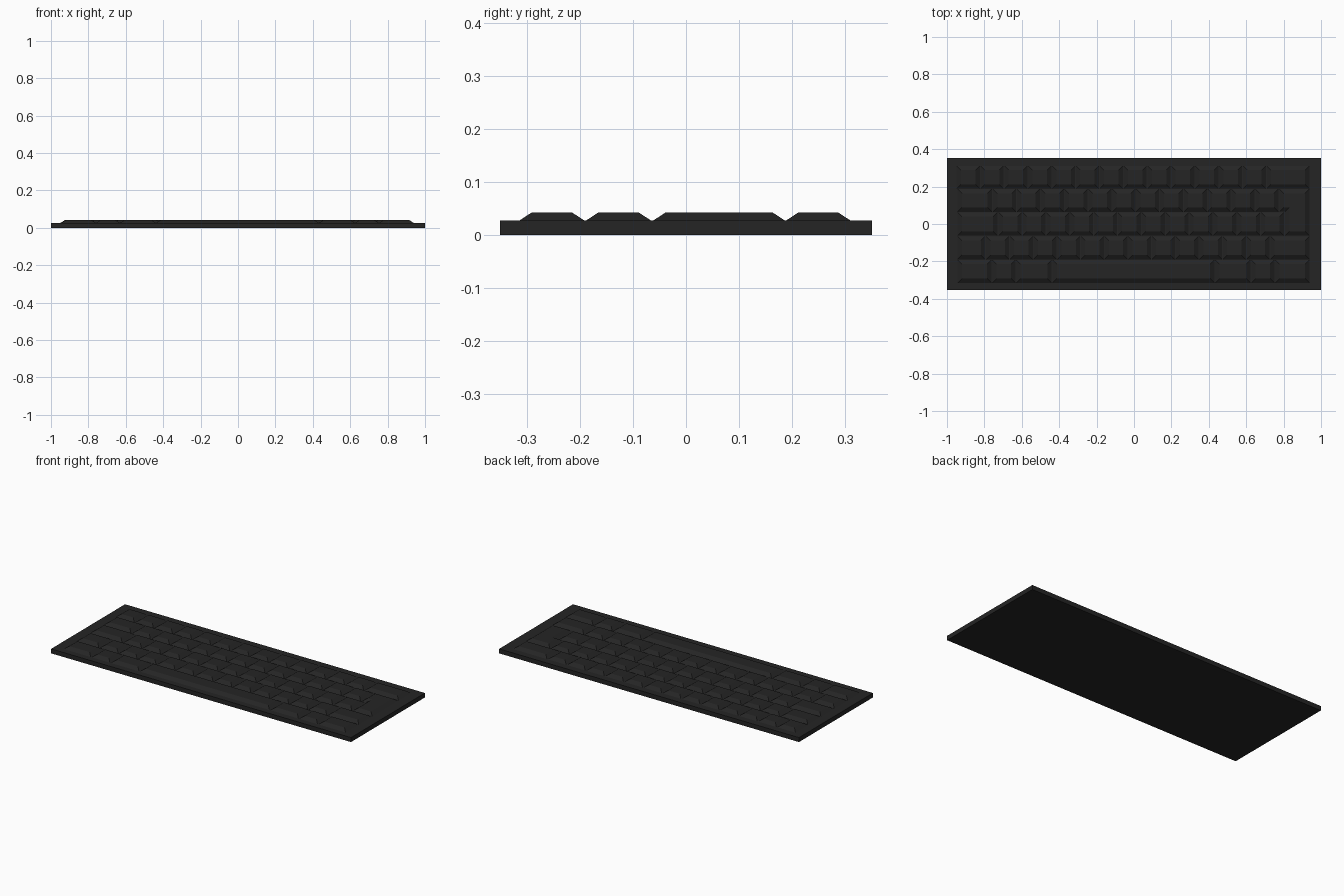
import bpy, bmesh

if "Cube" in bpy.data.objects:
    bpy.data.objects.remove(bpy.data.objects["Cube"])

mat = bpy.data.materials.new("dark_plastic")
mat.diffuse_color = (0.018, 0.018, 0.018, 1)
mat.use_nodes = True
mat.node_tree.nodes["Principled BSDF"].inputs["Base Color"].default_value = mat.diffuse_color

BASE_Z, TOP_Z = 0.027, 0.042
INSET = 0.023          # slope of the key sides
GAP = 0.002            # half gap between neighbouring keys


def finish(name, bm):
    bmesh.ops.recalc_face_normals(bm, faces=bm.faces)
    me = bpy.data.meshes.new(name)
    bm.to_mesh(me)
    bm.free()
    me.materials.append(mat)
    ob = bpy.data.objects.new(name, me)
    bpy.context.collection.objects.link(ob)
    return ob


def prism(name, lower, upper, z0, z1):
    """Solid between two outlines with the same number of points."""
    bm = bmesh.new()
    a = [bm.verts.new((x, y, z0)) for x, y in lower]
    b = [bm.verts.new((x, y, z1)) for x, y in upper]
    n = len(a)
    bm.faces.new(a[::-1])
    bm.faces.new(b)
    for i in range(n):
        j = (i + 1) % n
        bm.faces.new((a[i], a[j], b[j], b[i]))
    return finish(name, bm)


def rect(x0, x1, y0, y1, d=0.0):
    return [(x0 + d, y0 + d), (x1 - d, y0 + d), (x1 - d, y1 - d), (x0 + d, y1 - d)]


def key(name, x0, x1, row):
    y0, y1 = ROWS[row]
    prism(name, rect(x0, x1, y0, y1, GAP), rect(x0, x1, y0, y1, GAP + INSET), BASE_Z, TOP_Z)


def letter_keys(row, start, count, pitch=0.1275):
    for i in range(count):
        key(f"key_row{row + 1}_{i + 1}", start + i * pitch, start + (i + 1) * pitch, row)


# Case
outline = rect(-1, 1, -0.352, 0.352)
prism("case", outline, outline, 0, BASE_Z)

# Five rows, back to front
ROWS = [(0.187, 0.313), (0.063, 0.189), (-0.064, 0.064), (-0.191, -0.064), (-0.317, -0.190)]

# Square keys
letter_keys(0, -0.950, 13)
letter_keys(1, -0.756, 12)
letter_keys(2, -0.726, 12)
letter_keys(3, -0.792, 12, 0.1265)

# Wide keys at the row ends
key("backspace_key", 0.708, 0.940, 0)
key("tab_key", -0.945, -0.758, 1)
key("caps_key", -0.945, -0.728, 2)
key("left_shift_key", -0.945, -0.794, 3)
key("right_shift_key", 0.727, 0.940, 3)

# Bottom row
edges = [-0.945, -0.760, -0.632, -0.438, 0.432, 0.625, 0.753, 0.940]
names = ["left_control", "left_menu", "left_alt", "space_bar", "right_alt", "right_menu", "right_control"]
for n, x0, x1 in zip(names, edges, edges[1:]):
    key(n + "_key", x0, x1, 4)


# L-shaped enter key
def enter_outline(d):
    xa, xb, xr = 0.776, 0.806, 0.940
    y0, ym, y1 = ROWS[2][0], 0.064, ROWS[1][1]
    return [(xb + d, y0 + d), (xr - d, y0 + d), (xr - d, y1 - d),
            (xa + d, y1 - d), (xa + d, ym + d), (xb + d, ym + d)]


prism("enter_key", enter_outline(GAP), enter_outline(GAP + INSET), BASE_Z, TOP_Z)
